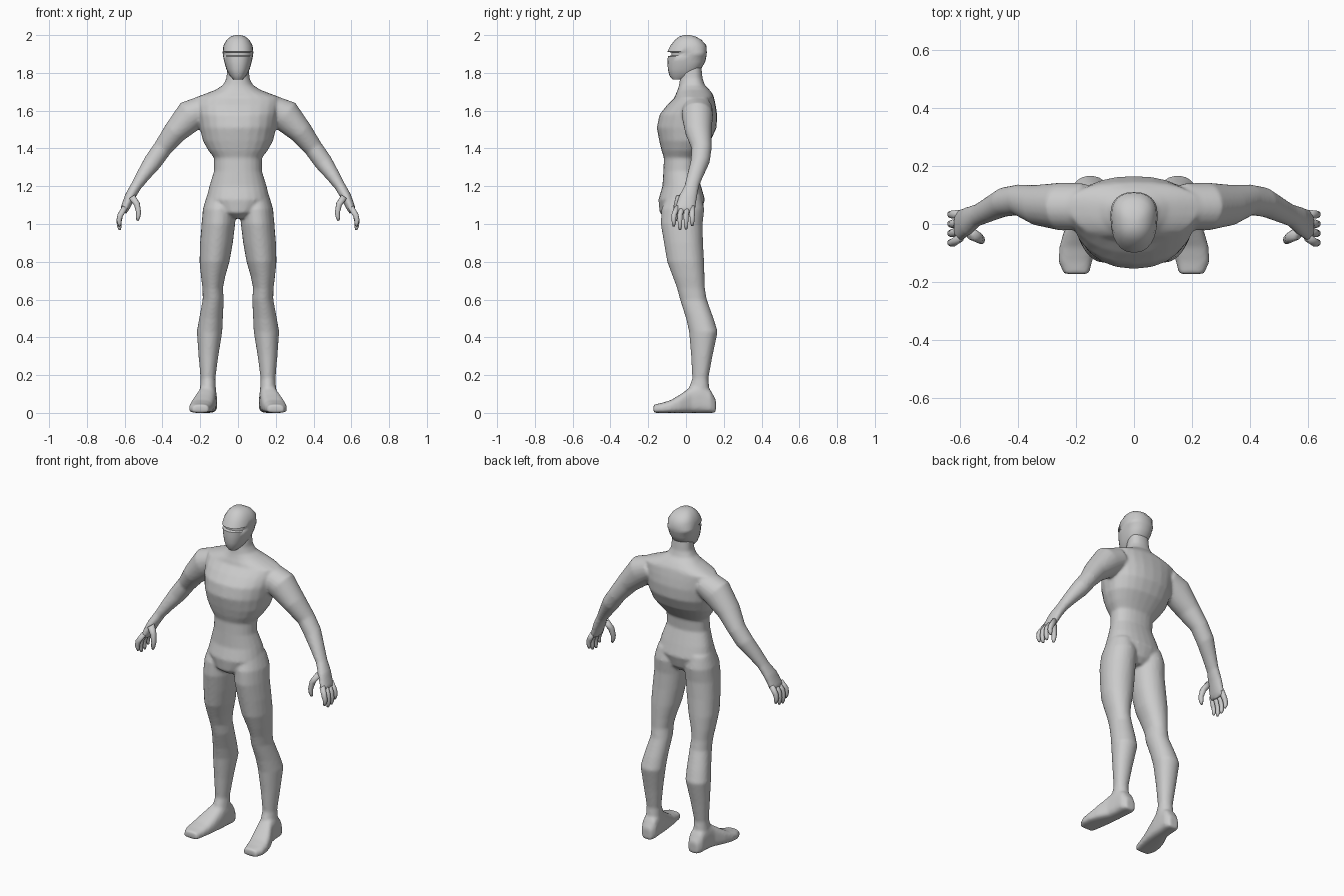
import bpy, bmesh, math
from mathutils import Vector

X, Y, Z = Vector((1, 0, 0)), Vector((0, 1, 0)), Vector((0, 0, 1))
grey = bpy.data.materials.new("light grey")
grey.diffuse_color = (0.6, 0.6, 0.6, 1)


def ring(c, u, v, a, b0, b1, power=2.0, n=24):
    """Super-ellipse with different depth on its two v sides."""
    pts = []
    for i in range(n):
        t = 2 * math.pi * i / n
        cs, sn = math.cos(t), math.sin(t)
        e = 2 / power
        p = math.copysign(abs(cs) ** e, cs) * a
        q = math.copysign(abs(sn) ** e, sn) * (b1 if sn > 0 else b0)
        pts.append(Vector(c) + u * p + v * q)
    return pts


def loft(bm, rings):
    """Skin a row of rings and cap both ends."""
    vs = [[bm.verts.new(p) for p in r] for r in rings]
    n = len(vs[0])
    for a, b in zip(vs, vs[1:]):
        for i in range(n):
            bm.faces.new((a[i], a[(i + 1) % n], b[(i + 1) % n], b[i]))
    bm.faces.new(vs[0])
    bm.faces.new(vs[-1])


def stack(bm, rows, power=2.0):
    """Horizontal rings from (z, x centre, half width, y front, y back)."""
    out = []
    for z, cx, hw, yf, yb in rows:
        mid = 0.4 * yf + 0.6 * yb
        out.append(ring((cx, mid, z), X, Y, hw, mid - yf, yb - mid, power))
    loft(bm, out)


def tube(bm, rows, s, n=20, power=2.0):
    """Rings across a path of (x, y, z, radius in front view, radius along y)."""
    p = [Vector((s * r[0], r[1], r[2])) for r in rows]
    out = []
    for i, r in enumerate(rows):
        t = p[min(i + 1, len(p) - 1)] - p[max(i - 1, 0)]
        t.y = 0
        u = Y.cross(t).normalized()
        out.append(ring(p[i], u, Y, r[3], r[4], r[4], power, n))
    loft(bm, out)


def finish(bm, name):
    bmesh.ops.recalc_face_normals(bm, faces=bm.faces)
    me = bpy.data.meshes.new(name)
    bm.to_mesh(me)
    bm.free()
    me.materials.append(grey)
    for f in me.polygons:
        f.use_smooth = True
    ob = bpy.data.objects.new(name, me)
    bpy.context.collection.objects.link(ob)
    return ob


# Body: torso, neck, arms, palms, legs and feet fused into one skin
bm = bmesh.new()
torso = [(1.03, .05, -.10, .05), (1.06, .11, -.14, .08), (1.13, .168, -.146, .10),
         (1.20, .152, -.125, .08), (1.28, .127, -.12, .055), (1.35, .127, -.117, .06),
         (1.39, .158, -.13, .09), (1.44, .186, -.142, .13), (1.51, .203, -.155, .162),
         (1.58, .215, -.14, .165), (1.63, .222, -.10, .157), (1.67, .225, -.06, .148),
         (1.687, .18, -.055, .142), (1.71, .12, -.045, .125), (1.735, .08, -.037, .10),
         (1.77, .062, -.032, .088), (1.85, .055, -.02, .08)]
stack(bm, [(z, 0, w, f, b) for z, w, f, b in torso], 2.2)

leg = [(1.15, .03, .165, -.10, .08), (1.08, .012, .186, -.13, .097), (1.0, .015, .193, -.134, .088),
       (.90, .027, .201, -.117, .09), (.80, .045, .204, -.10, .096), (.72, .068, .196, -.07, .098),
       (.66, .08, .188, -.048, .10), (.60, .075, .187, -.032, .11), (.50, .08, .206, 0, .146),
       (.43, .083, .218, .016, .168), (.30, .104, .209, .027, .14), (.18, .12, .198, .033, .118),
       (.12, .116, .202, .01, .125), (.05, .115, .205, 0, .13)]
foot = [(.158, .155, .03, .07), (.13, .157, .047, .12), (.08, .16, .048, .16),
        (.03, .165, .05, .14), (-.03, .183, .06, .098), (-.08, .195, .062, .068),
        (-.13, .202, .058, .052), (-.172, .198, .043, .044)]
arm = [(.17, .06, 1.615, .07, .08), (.25, .06, 1.575, .086, .083), (.335, .065, 1.485, .063, .07),
       (.40, .083, 1.40, .05, .053), (.45, .075, 1.33, .049, .051), (.50, .05, 1.26, .038, .044),
       (.54, .03, 1.20, .029, .039), (.572, .01, 1.145, .028, .05), (.60, -.005, 1.08, .023, .055),
       (.607, -.007, 1.06, .016, .05)]
for s in (-1, 1):
    stack(bm, [(z, s * (a + b) / 2, (b - a) / 2, f, k) for z, a, b, f, k in leg])
    loft(bm, [ring((s * cx, y, h * .35), X, Z, w, h * .35, h * .65, 3)
              for y, cx, w, h in foot])
    tube(bm, arm, s)
body = finish(bm, "body")
remesh = body.modifiers.new("fuse", 'REMESH')
remesh.mode = 'VOXEL'
remesh.voxel_size = 0.008
remesh.use_smooth_shade = True
soften = body.modifiers.new("soften", 'SMOOTH')
soften.factor = 0.5
soften.iterations = 6

# Fingers and thumbs
bm = bmesh.new()
for s in (-1, 1):
    for i, up in enumerate((.022, .004, 0, .02)):
        y = .034 - i * .027
        k = y * 1.2 - .008
        tube(bm, [(.598, y, 1.09, .015, .015), (.624, k, 1.045, .015, .014),
                  (.630, k, 1.01 + up / 2, .013, .012), (.628, k, .985 + up, .011, .011),
                  (.625, k, .968 + up, .006, .006)], s, 10, 2.4)
    tube(bm, [(.562, -.032, 1.145, .018, .022), (.535, -.047, 1.105, .016, .018),
              (.526, -.055, 1.06, .013, .014), (.529, -.056, 1.035, .011, .012),
              (.532, -.055, 1.017, .006, .007)], s, 10, 2.4)
finish(bm, "fingers")

# Head with a recessed eye slot under a brow
bm = bmesh.new()
head = [(1.766, .025, -.072, -.02), (1.785, .043, -.088, .04), (1.82, .062, -.096, .08),
        (1.86, .073, -.098, .102), (1.888, .079, -.096, .108), (1.892, .080, -.078, .109),
        (1.908, .081, -.078, .110), (1.912, .081, -.099, .110), (1.945, .077, -.082, .108),
        (1.975, .060, -.058, .082), (1.993, .038, -.035, .05), (2.0, .014, -.01, .02)]
stack(bm, [(z, 0, w, f, b) for z, w, f, b in head], 2.3)
head_ob = finish(bm, "head")
bpy.context.view_layer.objects.active = head_ob
head_ob.select_set(True)
bpy.ops.object.shade_smooth_by_angle(angle=math.radians(40))
